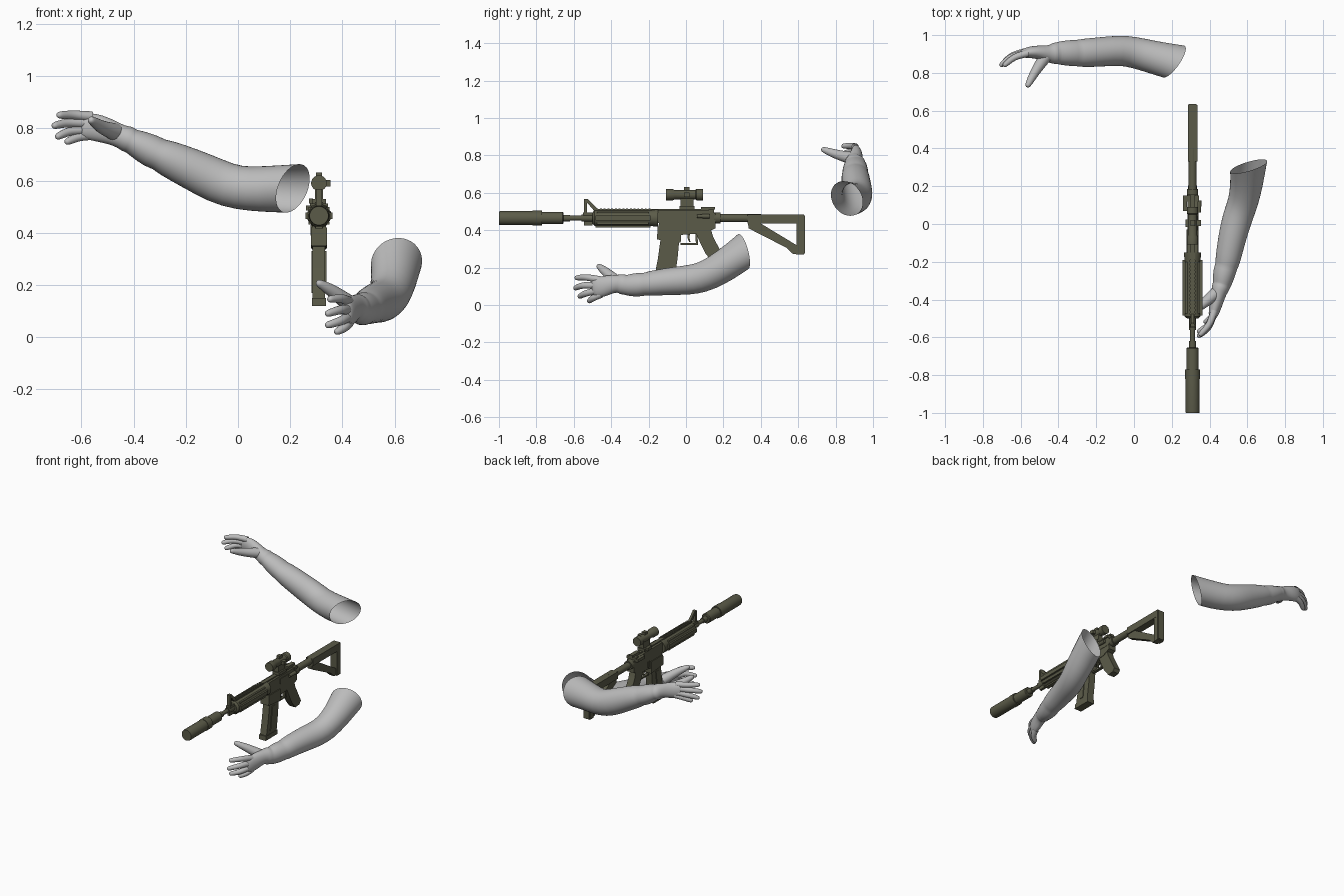
import bpy, bmesh, math
from mathutils import Vector

RX = 0.31    # rifle centre line in x
BZ = 0.465   # bore height


def material(name, rgb):
    m = bpy.data.materials.new(name)
    m.diffuse_color = (*rgb, 1)
    return m


GREY = material("sleeve_grey", (0.5, 0.5, 0.5))
OLIVE = material("olive_metal", (0.105, 0.105, 0.066))


def finish(name, bm, mat, angle=35):
    bmesh.ops.recalc_face_normals(bm, faces=bm.faces)
    me = bpy.data.meshes.new(name)
    bm.to_mesh(me)
    bm.free()
    me.materials.append(mat)
    ob = bpy.data.objects.new(name, me)
    bpy.context.collection.objects.link(ob)
    bpy.ops.object.select_all(action='DESELECT')
    ob.select_set(True)
    bpy.context.view_layer.objects.active = ob
    bpy.ops.object.shade_smooth_by_angle(angle=math.radians(angle))
    return ob


def loft(name, rings, mat, sides=18, first_normal=None):
    """Open-started, closed-ended tube; ring = (x, y, z, half height, half width)."""
    bm = bmesh.new()
    pts = [Vector(r[:3]) for r in rings]
    loops = []
    for i, r in enumerate(rings):
        t = (pts[min(i + 1, len(pts) - 1)] - pts[max(i - 1, 0)]).normalized()
        if i == 0 and first_normal:
            t = -Vector(first_normal).normalized()
        side = t.cross(Vector((0, 0, 1))).normalized()
        up = side.cross(t)
        loops.append([bm.verts.new(pts[i] + up * r[3] * math.sin(a) + side * r[4] * math.cos(a))
                      for a in (2 * math.pi * k / sides for k in range(sides))])
    for a, b in zip(loops, loops[1:]):
        for k in range(sides):
            j = (k + 1) % sides
            bm.faces.new((a[k], a[j], b[j], b[k]))
    bm.faces.new(loops[-1])
    ob = finish(name, bm, mat, 180)
    sub = ob.modifiers.new("smooth", 'SUBSURF')
    sub.levels = sub.render_levels = 1


def finger(name, pts, r0, r1):
    p = [Vector(q) for q in pts]
    path = [p[0], (p[0] + p[1]) / 2, p[1] * 0.9 + p[0] * 0.05 + p[2] * 0.05, (p[1] + p[2]) / 2]
    d = (p[2] - p[1]).normalized()
    path += [p[2] - d * r1 * 1.2, p[2] - d * r1 * 0.4, p[2]]
    rad = [r0 + (r1 - r0) * i / 4 for i in range(5)] + [r1 * 0.85, r1 * 0.4]
    loft(name, [(*q, r, r) for q, r in zip(path, rad)], GREY, 10)


def box(name, hx, y0, y1, z0, z1, x=RX):
    plate(name, [(y0, z0), (y1, z0), (y1, z1), (y0, z1)], hx, x)


def plate(name, poly, hx, x=RX):
    """Side outline in (y, z) given thickness across x."""
    bm = bmesh.new()
    a = [bm.verts.new((x - hx, y, z)) for y, z in poly]
    b = [bm.verts.new((x + hx, y, z)) for y, z in poly]
    bm.faces.new(a)
    bm.faces.new(b[::-1])
    for i in range(len(poly)):
        j = (i + 1) % len(poly)
        bm.faces.new((a[i], a[j], b[j], b[i]))
    finish(name, bm, OLIVE)


def lathe(name, profile, z=BZ, sides=20, x=RX):
    """Round part along y from (y, radius) pairs."""
    bm = bmesh.new()
    loops = [[bm.verts.new((x + r * math.cos(2 * math.pi * (k + .5) / sides), y,
                            z + r * math.sin(2 * math.pi * (k + .5) / sides)))
              for k in range(sides)] for y, r in profile]
    for a, b in zip(loops, loops[1:]):
        for k in range(sides):
            j = (k + 1) % sides
            bm.faces.new((a[k], a[j], b[j], b[k]))
    bm.faces.new(loops[0])
    bm.faces.new(loops[-1])
    finish(name, bm, OLIVE)


# Far arm, reaching toward -x
loft("far_arm", [
    (.21, .86, .57, .1, .104), (.1, .883, .567, .089, .088), (0, .91, .57, .084, .084),
    (-.08, .92, .597, .087, .081), (-.185, .91, .648, .079, .079), (-.28, .905, .69, .07, .076),
    (-.302, .905, .7, .06, .07), (-.33, .905, .712, .066, .071), (-.395, .905, .745, .053, .063),
    (-.41, .904, .752, .047, .057), (-.425, .903, .76, .053, .058), (-.445, .9, .767, .044, .048),
    (-.48, .905, .783, .047, .04), (-.53, .912, .8, .053, .034), (-.58, .905, .81, .052, .027),
    (-.605, .9, .812, .04, .016)], GREY, first_normal=(.031, -.022, -.013))
for n, pts in {
    "index": [(-.56, .905, .845), (-.635, .885, .852), (-.692, .835, .85)],
    "middle": [(-.58, .905, .82), (-.655, .885, .822), (-.71, .835, .808)],
    "ring": [(-.58, .91, .795), (-.645, .895, .79), (-.697, .85, .765)],
    "pinky": [(-.56, .915, .775), (-.61, .905, .768), (-.662, .872, .745)],
}.items():
    finger("far_" + n + "_finger", pts, .021, .015)
finger("far_thumb", [(-.47, .885, .785), (-.525, .805, .805), (-.567, .725, .835)], .036, .017)

# Near arm, reaching toward -y beside the rifle
loft("near_arm", [
    (.607, .305, .285, .1, .104), (.596, .21, .212, .088, .088), (.58, .12, .16, .084, .081),
    (.553, .05, .138, .082, .081), (.53, -.03, .131, .078, .078), (.51, -.12, .124, .072, .072),
    (.495, -.2, .114, .067, .067), (.49, -.22, .112, .06, .06), (.48, -.25, .109, .066, .062),
    (.467, -.31, .106, .059, .053), (.463, -.325, .108, .052, .047), (.456, -.343, .112, .057, .048),
    (.45, -.362, .115, .047, .041), (.44, -.4, .112, .05, .037), (.43, -.44, .1, .056, .033),
    (.42, -.48, .093, .056, .027), (.412, -.505, .09, .042, .016)],
    GREY, first_normal=(-.0114, .038, .01))
for n, pts in {
    "index": [(.425, -.46, .135), (.4, -.535, .15), (.345, -.592, .145)],
    "middle": [(.42, -.48, .105), (.395, -.555, .107), (.335, -.597, .088)],
    "ring": [(.42, -.48, .077), (.395, -.54, .062), (.335, -.573, .044)],
    "pinky": [(.425, -.455, .057), (.41, -.5, .037), (.37, -.522, .017)],
}.items():
    finger("near_" + n + "_finger", pts, .021, .015)
finger("near_thumb", [(.43, -.37, .125), (.365, -.425, .175), (.302, -.472, .212)], .036, .017)

# Suppressor and barrel
lathe("suppressor", [(-1, .012), (-1, .036), (-.99, .038), (-.82, .038), (-.82, .04), (-.77, .04),
                     (-.77, .033), (-.66, .033), (-.655, .029)])
lathe("barrel", [(-.66, .018), (-.62, .018), (-.62, .013), (-.15, .013)])
lathe("gas_block", [(-.56, .019), (-.5, .019)])

# Front sight
plate("front_sight_post", [(-.545, .47), (-.53, .47), (-.53, .567), (-.545, .567)], .012)
plate("front_sight_brace", [(-.545, .567), (-.525, .567), (-.455, .495), (-.475, .485)], .008)
box("front_sight_foot", .014, -.55, -.47, .475, .495)
box("front_sight_lug", .008, -.545, -.5, .425, .46)

# Handguard with four rails
lathe("handguard", [(-.5, .03), (-.49, .043), (-.19, .043), (-.165, .047), (-.15, .047)], sides=12)
for s in (-1, 1):
    box("side_rail", .007, -.485, -.19, BZ - .013, BZ + .013, RX + s * .045)
    for dz in (-.028, .028):
        box("handguard_rib", .006, -.475, -.2, BZ + dz - .005, BZ + dz + .005, RX + s * .034)
box("top_rail", .013, -.485, .15, .495, .513)
box("bottom_rail", .013, -.485, -.19, .415, .43)
for i in range(15):
    y = -.48 + i * .02
    box("rail_tooth", .015, y, y + .01, .511, .517)

# Receiver
plate("upper_receiver", [(-.15, .44), (.157, .44), (.157, .49), (.13, .505), (-.15, .505)], .028)
plate("lower_receiver", [(-.145, .445), (.157, .445), (.157, .41), (.1, .385), (-.03, .375),
                         (-.03, .335), (-.15, .35)], .026)
plate("magazine_well", [(-.152, .42), (-.028, .42), (-.028, .34), (-.155, .352)], .031)
box("ejection_cover", .003, -.03, .06, .455, .488, RX + .029)
box("bolt_catch", .004, -.01, .01, .39, .43, RX - .028)
lathe("forward_assist", [(.06, .009), (.1, .012), (.125, .012)], .475, 12, RX + .035)
box("charging_handle", .035, .12, .15, .495, .512)
box("charging_latch", .01, .07, .15, .485, .505, RX - .04)
box("rear_sight", .014, .08, .155, .51, .525)

# Magazine
plate("magazine", [(-.135, .36), (-.035, .36), (-.045, .25), (-.06, .145), (-.17, .145), (-.15, .25)], .024)
plate("magazine_base", [(-.178, .15), (-.053, .15), (-.055, .12), (-.18, .12)], .026)
for s in (-1, 1):
    plate("magazine_rib", [(-.11, .33), (-.08, .33), (-.1, .17), (-.13, .17)], .003, RX + s * .025)

# Trigger group and grip
box("trigger_guard", .01, -.03, .06, .322, .331)
plate("guard_rear", [(.05, .385), (.06, .385), (.065, .322), (.053, .322)], .01)
plate("trigger", [(.01, .385), (.022, .385), (.018, .36), (.024, .338), (.016, .338), (.008, .36)], .005)
plate("pistol_grip", [(.05, .39), (.135, .4), (.145, .365), (.205, .25), (.19, .23), (.145, .225),
                      (.105, .275), (.075, .335)], .023)

# Buffer tube and stock
lathe("buffer_tube", [(.15, .03), (.185, .03), (.185, .022), (.4, .022)])
box("stock_beam", .025, .33, .63, .437, .485)
box("butt_plate", .024, .592, .63, .27, .485)
plate("stock_strut", [(.33, .445), (.385, .445), (.6, .315), (.6, .27), (.57, .275), (.54, .305), (.335, .41)], .018)
box("butt_pad", .022, .628, .636, .275, .48)

# Scope
SZ = .59
lathe("scope", [(-.108, .022), (-.108, .03), (-.07, .03), (-.06, .025), (.05, .025), (.055, .03),
                (.09, .03), (.09, .022)], SZ)
box("scope_mount", .016, -.03, .04, .51, .575)
box("scope_clamp", .026, -.035, .045, .51, .53)
box("scope_top_turret", .012, -.01, .02, .61, .63)
box("scope_side_turret", .012, -.01, .02, .578, .602, RX + .033)
box("scope_clamp_knob", .008, -.015, .025, .512, .532, RX - .03)
